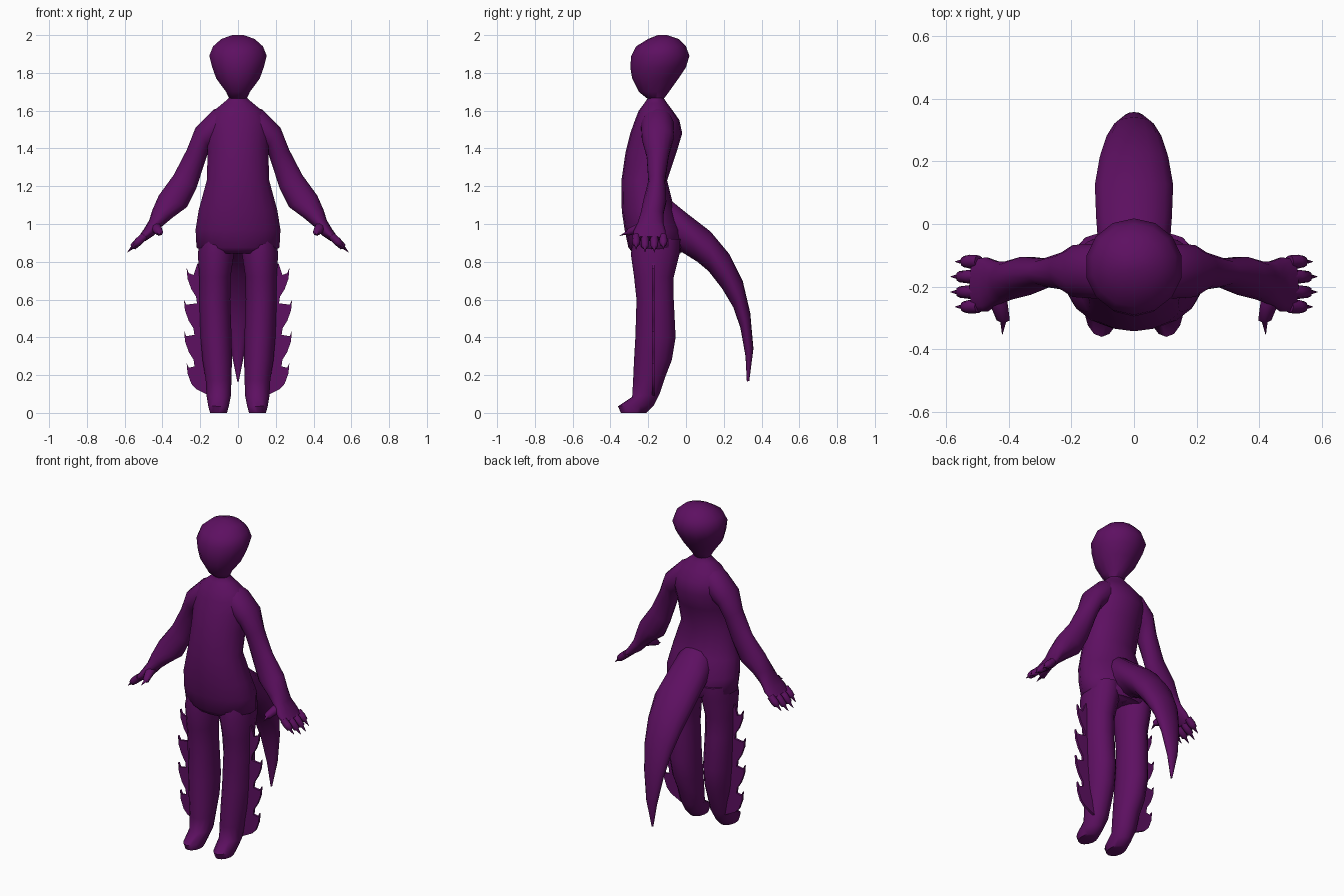
import bpy, bmesh
from math import sin, cos, pi

purple = bpy.data.materials.new("purple")
purple.diffuse_color = (0.11, 0.005, 0.12, 1)


def finish(name, bm, mirror):
    bmesh.ops.recalc_face_normals(bm, faces=bm.faces)
    me = bpy.data.meshes.new(name)
    bm.to_mesh(me)
    bm.free()
    ob = bpy.data.objects.new(name, me)
    bpy.context.collection.objects.link(ob)
    me.materials.append(purple)
    if mirror:
        ob.modifiers.new("Mirror", 'MIRROR')
    bpy.ops.object.select_all(action='DESELECT')
    ob.select_set(True)
    bpy.context.view_layer.objects.active = ob
    bpy.ops.object.shade_smooth_by_angle(angle=1.0)
    return ob


def loft(name, rows, side=0, n=14, mirror=False):
    """Rows: two opposite edge points in the profile plane, centre and
    half width along the side axis (0 = x with a yz profile, 1 = y with xz)."""
    bm = bmesh.new()
    rings = []
    for p0, p1, q0, q1, c, w in rows:
        ring = []
        for i in range(n):
            a = 2 * pi * i / n
            t = (1 + cos(a)) / 2
            h, z = q0 + (p0 - q0) * t, q1 + (p1 - q1) * t
            s = c + w * sin(a)
            ring.append(bm.verts.new((s, h, z) if side == 0 else (h, s, z)))
        rings.append(ring)
    for r, s in zip(rings, rings[1:]):
        for i in range(n):
            j = (i + 1) % n
            bm.faces.new((r[i], r[j], s[j], s[i]))
    bm.faces.new(rings[0])
    bm.faces.new(rings[-1])
    return finish(name, bm, mirror)


def level(rows, c=0):
    """Horizontal sections: z, front y, back y, half width."""
    return [(f, z, b, z, c, w) for z, f, b, w in rows]


# Head
loft("head", level([
    (1.66, -0.20, -0.12, 0.045), (1.70, -0.25, -0.09, 0.065),
    (1.77, -0.285, -0.04, 0.118), (1.83, -0.295, 0.0, 0.14),
    (1.89, -0.29, 0.018, 0.156), (1.94, -0.265, 0.0, 0.136),
    (1.98, -0.20, -0.04, 0.09), (2.0, -0.15, -0.10, 0.03)]))

# Torso and neck
loft("torso", level([
    (0.845, -0.28, -0.03, 0.17), (0.875, -0.305, -0.02, 0.223),
    (0.97, -0.325, -0.02, 0.228), (1.07, -0.34, -0.06, 0.212),
    (1.23, -0.342, -0.10, 0.168), (1.38, -0.32, -0.05, 0.163),
    (1.48, -0.295, -0.02, 0.17), (1.55, -0.27, -0.035, 0.165),
    (1.60, -0.25, -0.07, 0.13), (1.64, -0.22, -0.10, 0.08),
    (1.67, -0.20, -0.12, 0.045), (1.70, -0.20, -0.12, 0.045)]), n=18)

# Tail, broad and drooping to a point
loft("tail", [
    (-0.14, 1.14, -0.10, 0.84, 0, 0.10), (-0.08, 1.125, -0.02, 0.85, 0, 0.118),
    (0.0, 1.06, 0.06, 0.80, 0, 0.124), (0.13, 0.96, 0.12, 0.75, 0, 0.128),
    (0.23, 0.84, 0.19, 0.66, 0, 0.112), (0.30, 0.70, 0.25, 0.56, 0, 0.09),
    (0.34, 0.53, 0.288, 0.45, 0, 0.065), (0.357, 0.34, 0.315, 0.30, 0, 0.035),
    (0.335, 0.17, 0.322, 0.165, 0, 0.004)])

# Legs with small feet
loft("leg", [
    (-0.28, 0.92, -0.03, 0.92, 0.115, 0.09), (-0.292, 0.84, -0.035, 0.84, 0.117, 0.098),
    (-0.275, 0.72, -0.065, 0.72, 0.122, 0.085), (-0.262, 0.60, -0.065, 0.60, 0.123, 0.084),
    (-0.268, 0.40, -0.055, 0.40, 0.116, 0.084), (-0.275, 0.28, -0.075, 0.28, 0.11, 0.08),
    (-0.28, 0.17, -0.11, 0.19, 0.103, 0.07), (-0.285, 0.085, -0.14, 0.10, 0.102, 0.066),
    (-0.36, 0.035, -0.17, 0.04, 0.103, 0.056), (-0.345, 0.0, -0.21, 0.0, 0.103, 0.046)],
    mirror=True)

# Barbed fin down the outside of each leg
outline = [(0.15, 0.09), (0.15, 0.80), (0.215, 0.79), (0.235, 0.73)]
for k, x in enumerate((0.272, 0.286, 0.285, 0.272)):
    z = 0.765 - 0.167 * k
    outline += [(x - 0.012, z - 0.025), (x, z), (x - 0.005, z - 0.055),
                (x - 0.025, z - 0.11)]
    outline += [(x - 0.05, z - 0.15), (x - 0.055, z - 0.185)] if k < 3 else [(0.22, 0.125)]
bm = bmesh.new()
face = bm.faces.new([bm.verts.new((x, -0.18, z)) for x, z in outline])
ext = bmesh.ops.extrude_face_region(bm, geom=[face])
for v in ext["geom"]:
    if isinstance(v, bmesh.types.BMVert):
        v.co.y += 0.014
finish("leg_fin", bm, True)

# Arms down to the palm
loft("arm", [
    (0.05, 1.635, 0.05, 1.48, -0.155, 0.07), (0.13, 1.605, 0.11, 1.42, -0.15, 0.09),
    (0.225, 1.51, 0.15, 1.40, -0.15, 0.085), (0.27, 1.395, 0.175, 1.33, -0.15, 0.06),
    (0.34, 1.26, 0.22, 1.19, -0.155, 0.045), (0.42, 1.15, 0.27, 1.09, -0.165, 0.062),
    (0.455, 1.07, 0.345, 1.035, -0.18, 0.062), (0.47, 1.02, 0.405, 0.985, -0.188, 0.07),
    (0.497, 0.975, 0.445, 0.94, -0.193, 0.088), (0.525, 0.935, 0.49, 0.91, -0.195, 0.085)],
    side=1, mirror=True)

# Clawed fingers
for i, (y, reach) in enumerate(((-0.12, 0), (-0.168, 0.02), (-0.217, 0.02), (-0.264, 0))):
    rows = []
    for d, r in ((0, 0.02), (0.04, 0.022), (0.065 + reach, 0.018),
                 (0.07 + reach, 0.009), (0.105 + reach, 0.001)):
        x, z = 0.495 + 0.72 * d, 0.937 - 0.69 * d
        rows.append((x + 0.7 * r, z + 0.7 * r, x - 0.7 * r, z - 0.7 * r, y, r))
    loft(f"finger_{i + 1}", rows, side=1, n=8, mirror=True)

# Clawed thumb
loft("thumb", [
    (-0.21, 1.02, -0.21, 0.96, 0.44, 0.03), (-0.26, 1.0, -0.26, 0.95, 0.43, 0.028),
    (-0.31, 0.975, -0.305, 0.938, 0.417, 0.021), (-0.315, 0.962, -0.312, 0.945, 0.417, 0.009),
    (-0.352, 0.938, -0.351, 0.937, 0.42, 0.001)], n=8, mirror=True)
